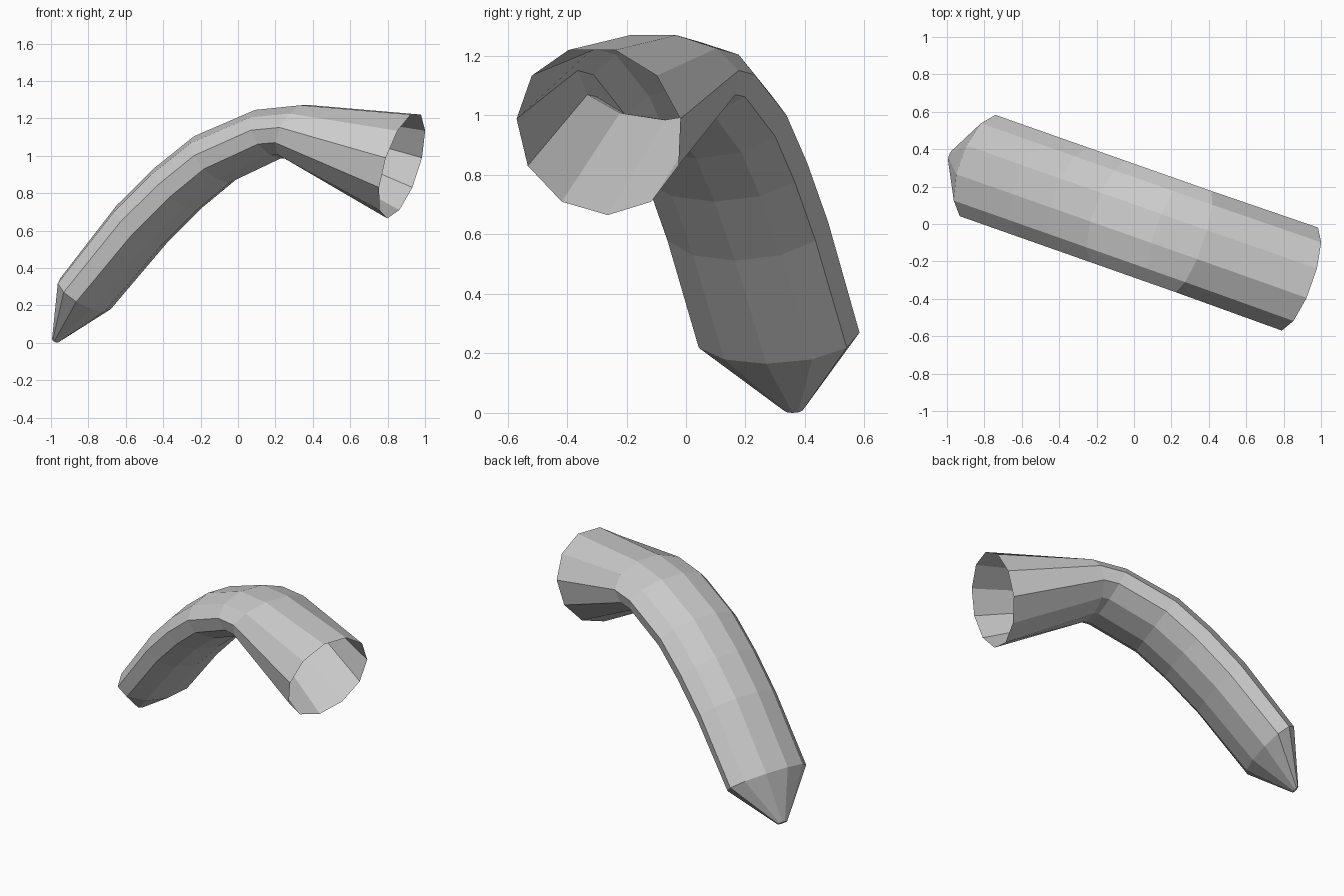
import bpy, bmesh, math
from mathutils import Vector

if "Cube" in bpy.data.objects:
    bpy.data.objects.remove(bpy.data.objects["Cube"])

SIDES = 11
# The tube bends inside one upright plane: ALONG is its heading, ACROSS its width
ALONG = Vector((0.943, -0.332, 0))
ACROSS = Vector((0.332, 0.943, 0))
OFFSET = 0.017

# Each ring: underside (along, z), top edge (along, z), half width
RINGS = [
    ((-1.030, 0.000), (-1.055, 0.022), 0.035),   # blunt tip
    ((-0.765, 0.165), (-0.985, 0.345), 0.29),
    ((-0.450, 0.512), (-0.665, 0.735), 0.29),
    ((-0.240, 0.710), (-0.455, 0.932), 0.29),
    ((-0.055, 0.855), (-0.225, 1.105), 0.29),
    ((0.235, 0.985), (0.120, 1.245), 0.29),      # tight bend
    ((0.262, 0.985), (0.380, 1.270), 0.29),
    ((0.840, 0.665), (1.002, 1.220), 0.295),     # round open mouth
]


def add_ring(bm, bottom, top, half_width):
    verts = []
    for i in range(SIDES):
        a = 2 * math.pi * i / SIDES
        t = (1 - math.cos(a)) / (1 + math.cos(math.pi / SIDES))
        u = bottom[0] + (top[0] - bottom[0]) * t
        z = bottom[1] + (top[1] - bottom[1]) * t
        v = OFFSET + half_width * math.sin(a)
        verts.append(bm.verts.new(ALONG * u + ACROSS * v + Vector((0, 0, z))))
    return verts


# Bent tube: flattened body, pointed at one end and open at the other
bm = bmesh.new()
rings = [add_ring(bm, *r) for r in RINGS]
for a, b in zip(rings, rings[1:]):
    for i in range(SIDES):
        j = (i + 1) % SIDES
        bm.faces.new((a[i], a[j], b[j], b[i]))
bm.faces.new(rings[0])
bmesh.ops.recalc_face_normals(bm, faces=bm.faces)

mesh = bpy.data.meshes.new("bent_tube")
bm.to_mesh(mesh)
bm.free()
bpy.context.collection.objects.link(bpy.data.objects.new("bent_tube", mesh))
